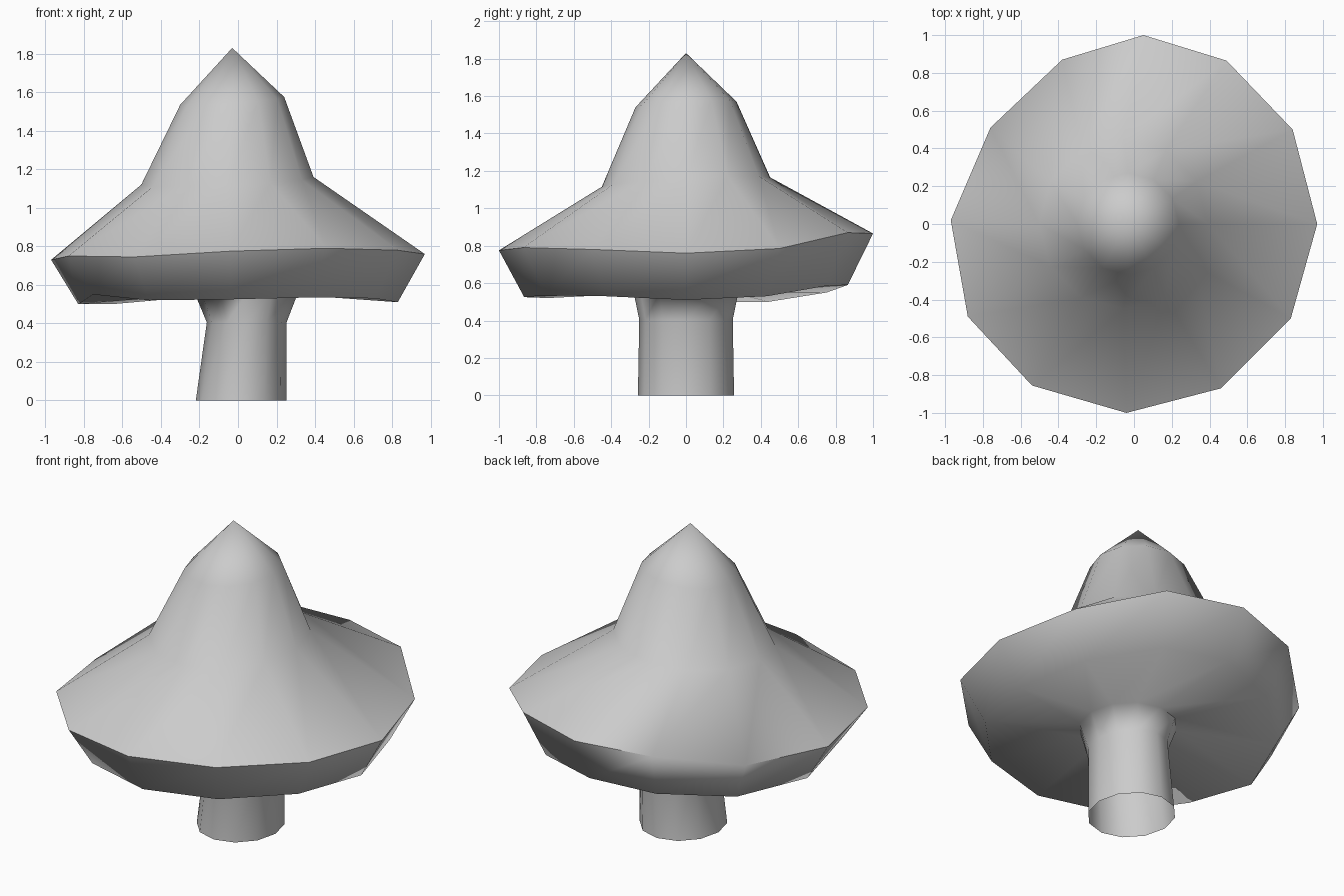
import bpy, bmesh, math

if "Cube" in bpy.data.objects:
    bpy.data.objects.remove(bpy.data.objects["Cube"])

N = 12


def ring(cx, rx, ry, z, tilt_x=0.0, tilt_y=0.0):
    """Twelve-sided oval ring with a slight tilt."""
    pts = []
    for i in range(N):
        a = 2 * math.pi * i / N
        c, s = math.cos(a), math.sin(a)
        pts.append((cx + rx * c, ry * s, z + tilt_x * c + tilt_y * s))
    return pts


# Irregular, wavy cap edge: x, y, upper height, lower height
rim = [(.97, 0, .76, .51), (.84, .50, .785, .53), (.49, .865, .87, .585),
       (.05, 1.0, .865, .59), (-.38, .87, .835, .55), (-.76, .51, .745, .50),
       (-.97, .02, .73, .50), (-.88, -.49, .75, .55), (-.54, -.855, .745, .52),
       (-.04, -1.0, .775, .525), (.46, -.87, .79, .535), (.83, -.50, .78, .53)]

rings = [
    # stem, open at the foot
    ring(.017, .236, .257, 0),
    ring(.045, .207, .25, .405),
    # flare into the underside
    ring(.043, .265, .28, .55),
    # cap edge
    [(x * .855, y * .865, lo) for x, y, hi, lo in rim],
    [(x, y, hi) for x, y, hi, lo in rim],
    # bell of the cap
    ring(-.055, .447, .45, 1.14, .02, .025),
    ring(-.03, .27, .27, 1.555, .02, .015),
]

bm = bmesh.new()
loops = [[bm.verts.new(p) for p in r] for r in rings]
for low, high in zip(loops, loops[1:]):
    for i in range(N):
        j = (i + 1) % N
        bm.faces.new((low[i], low[j], high[j], high[i]))
# pointed tip
tip = bm.verts.new((-.03, 0, 1.83))
for i in range(N):
    bm.faces.new((loops[-1][i], loops[-1][(i + 1) % N], tip))

mesh = bpy.data.meshes.new("mushroom")
bm.to_mesh(mesh)
bm.free()
mushroom = bpy.data.objects.new("mushroom", mesh)
bpy.context.collection.objects.link(mushroom)

# Smooth everywhere except the crisp upper cap edge
bpy.context.view_layer.objects.active = mushroom
mushroom.select_set(True)
bpy.ops.object.shade_smooth_by_angle(angle=math.radians(75))
